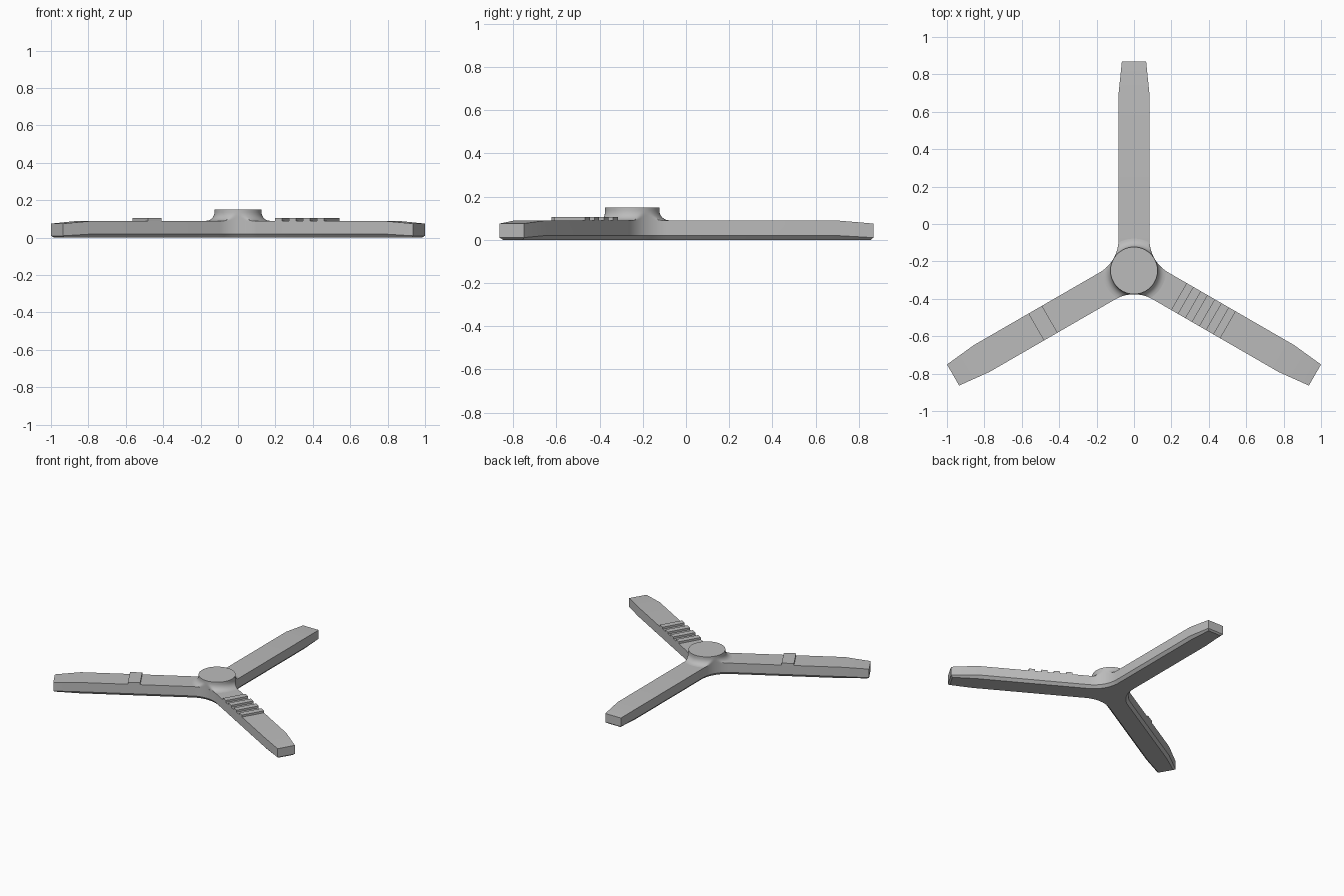
import bpy, bmesh
from math import sin, cos, radians, sqrt, tan
from mathutils import Vector, Matrix

cube = bpy.data.objects.get("Cube")
if cube:
    bpy.data.objects.remove(cube)

CENTRE_Y = -0.249
ARMS = (90, 210, 330)
HALF, TIP_HALF, SHOULDER, TIP = 0.083, 0.065, 0.94, 1.117
FILLET, ARC_STEPS = 0.2, 12
TOP, HUB_TOP, HUB_R, FLARE = 0.09, 0.15, 0.126, 0.045
GAP_DIST = (HALF + FILLET) / sin(radians(60))

grey = bpy.data.materials.new("plain grey")
grey.use_nodes = True
grey.diffuse_color = (0.5, 0.5, 0.5, 1)
grey.node_tree.nodes["Principled BSDF"].inputs["Base Color"].default_value = (0.5, 0.5, 0.5, 1)


def polar(deg, r):
    return Vector((cos(radians(deg)) * r, sin(radians(deg)) * r, 0))


def finish(bm, name):
    bmesh.ops.recalc_face_normals(bm, faces=bm.faces)
    mesh = bpy.data.meshes.new(name)
    bm.to_mesh(mesh)
    bm.free()
    mesh.materials.append(grey)
    obj = bpy.data.objects.new(name, mesh)
    obj.location.y = CENTRE_Y
    bpy.context.collection.objects.link(obj)
    bpy.ops.object.select_all(action='DESELECT')
    obj.select_set(True)
    bpy.context.view_layer.objects.active = obj
    bpy.ops.object.shade_smooth_by_angle(angle=radians(30))
    return obj


def outline(bm, inset, tip_inset, z, tip_z):
    """One closed ring around the three arms with rounded inner corners."""
    ring = []
    for a in ARMS:
        u, v = polar(a, 1), polar(a + 90, 1)
        w, t = HALF - inset, TIP_HALF - tip_inset
        for s, side, h in ((SHOULDER, -w, z), (TIP - tip_inset, -t, tip_z),
                           (TIP - tip_inset, t, tip_z), (SHOULDER, w, z)):
            ring.append(bm.verts.new(u * s + v * side + Vector((0, 0, h))))
        for i in range(ARC_STEPS + 1):
            p = polar(a + 60, GAP_DIST) + polar(a + 270 - 60 * i / ARC_STEPS, FILLET + inset)
            ring.append(bm.verts.new(p + Vector((0, 0, z))))
    return ring


def bridge(bm, low, high):
    n = len(low)
    for i in range(n):
        j = (i + 1) % n
        bm.faces.new((low[i], low[j], high[j], high[i]))


# Three-armed body with a chamfered underside and sloping tips
bm = bmesh.new()
rings = [outline(bm, 0.018, 0.012, 0, 0),
         outline(bm, 0, 0, 0.02, 0.01),
         outline(bm, 0, 0, TOP, 0.075)]
for low, high in zip(rings, rings[1:]):
    bridge(bm, low, high)
per_arm = ARC_STEPS + 5
for ring in (rings[0], rings[-1]):
    bm.faces.new([p for i, p in enumerate(ring) if i % per_arm not in (1, 2)])
    for k in range(3):
        bm.faces.new(ring[k * per_arm:k * per_arm + 4])
finish(bm, "three_arm_body")


# Round hub whose flared foot is trimmed to the body edge
def body_radius(deg):
    off = radians((deg - 30) % 120)
    off = min(off, radians(120) - off)
    side = GAP_DIST * sin(off)
    if off > radians(33):
        return 1
    return GAP_DIST * cos(off) - sqrt(FILLET ** 2 - side ** 2)


bm = bmesh.new()
rings = []
profile = [(HUB_R + FLARE * (1 - sin(radians(t))), TOP + FLARE * (1 - cos(radians(t))))
           for t in range(0, 91, 15)]
profile.append((HUB_R, HUB_TOP))
for r, z in profile:
    rings.append([bm.verts.new(polar(d, min(r, body_radius(d))) + Vector((0, 0, z)))
                  for d in range(0, 360, 3)])
for low, high in zip(rings, rings[1:]):
    bridge(bm, low, high)
bm.faces.new(rings[-1])
finish(bm, "hub")


# Raised pads across the arms: four grip ridges on one, a single block on another
def pad(name, arm, start, length):
    bm = bmesh.new()
    bmesh.ops.create_cube(bm, size=1)
    low, high = TOP - 0.005, 0.105
    bm.transform(Matrix.Rotation(radians(arm), 4, 'Z')
                 @ Matrix.Translation((start + length / 2, 0, (low + high) / 2))
                 @ Matrix.Diagonal((length, 2 * HALF, high - low, 1)))
    finish(bm, name)


for i in range(4):
    pad(f"grip_ridge_{i + 1}", ARMS[2], 0.277 + i * 0.0866, 0.0433)
pad("raised_block", ARMS[1], 0.52, 0.084)
